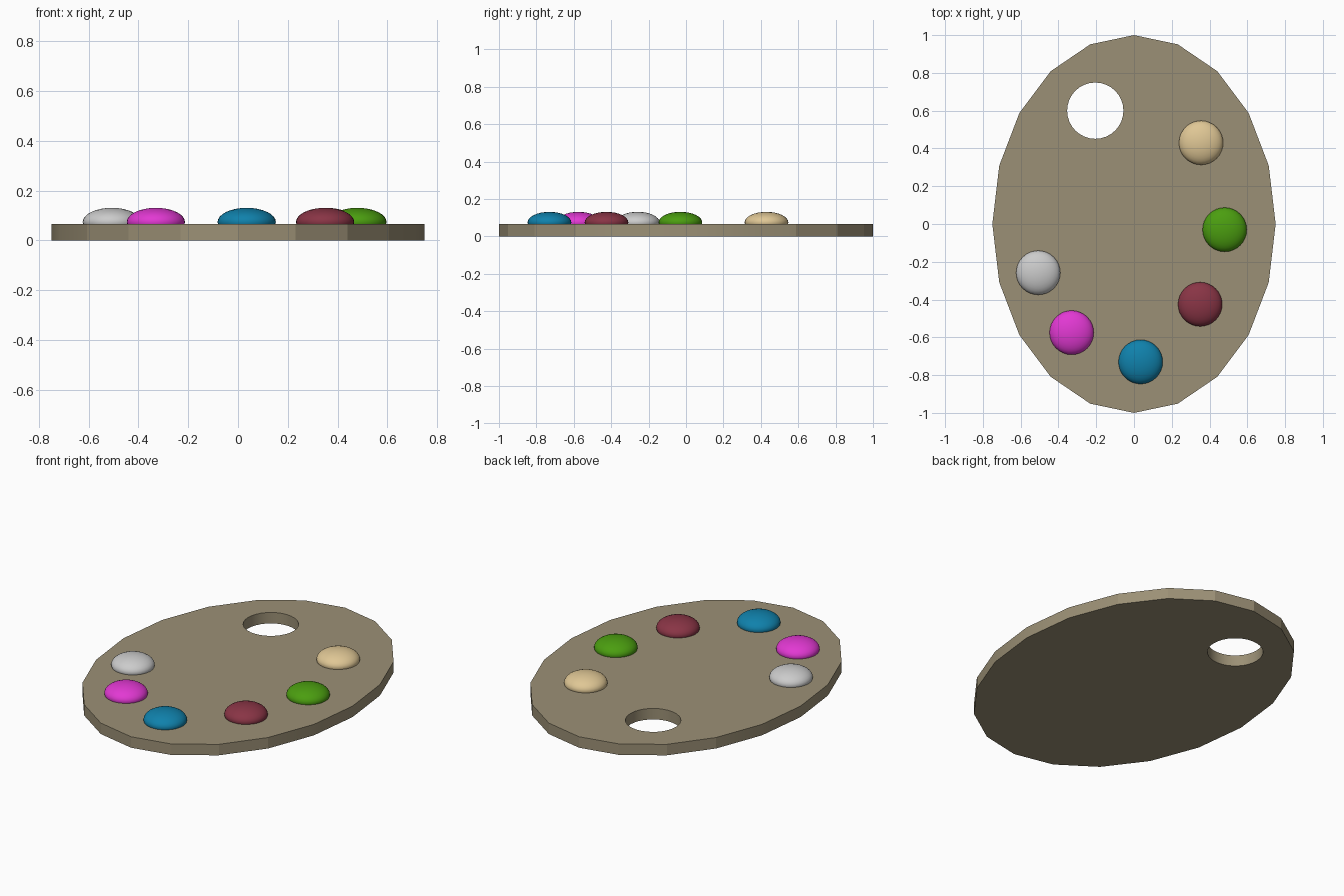
import bpy
import math

if "Cube" in bpy.data.objects:
    bpy.data.objects.remove(bpy.data.objects["Cube"])

THICK = 0.065


def paint(obj, name, rgb):
    mat = bpy.data.materials.new(name)
    mat.diffuse_color = (*rgb, 1.0)
    mat.use_nodes = True
    mat.node_tree.nodes["Principled BSDF"].inputs["Base Color"].default_value = mat.diffuse_color
    obj.data.materials.append(mat)


# Board: 20-sided oval slab
bpy.ops.mesh.primitive_cylinder_add(vertices=20, radius=1, depth=THICK,
                                    location=(0, 0, THICK / 2))
board = bpy.context.object
board.name = "board"
board.scale = (0.75, 1, 1)
bpy.ops.object.transform_apply(location=True, rotation=False, scale=True)
paint(board, "wood", (0.33, 0.28, 0.18))

# Thumb hole cut through the board
bpy.ops.mesh.primitive_cylinder_add(vertices=32, radius=0.149, depth=0.4,
                                    location=(-0.205, 0.6, THICK / 2))
cutter = bpy.context.object
cutter.name = "thumb_hole_cutter"
mod = board.modifiers.new("thumb_hole", "BOOLEAN")
mod.operation = "DIFFERENCE"
mod.solver = "EXACT"
mod.object = cutter
bpy.context.view_layer.objects.active = board
bpy.ops.object.modifier_apply(modifier=mod.name)
bpy.data.objects.remove(cutter)
bpy.ops.object.select_all(action="DESELECT")
board.select_set(True)
bpy.ops.object.shade_smooth_by_angle(angle=math.radians(15))

# Paint blobs: flattened spheres partly sunk in the board
blobs = {
    "tan": (0.355, 0.43, (0.74, 0.57, 0.30)),
    "green": (0.48, -0.03, (0.07, 0.34, 0.005)),
    "maroon": (0.35, -0.425, (0.25, 0.035, 0.06)),
    "blue": (0.035, -0.73, (0.005, 0.22, 0.41)),
    "magenta": (-0.33, -0.575, (0.76, 0.04, 0.65)),
    "white": (-0.507, -0.258, (0.57, 0.57, 0.57)),
}
for name, (x, y, rgb) in blobs.items():
    bpy.ops.mesh.primitive_uv_sphere_add(segments=32, ring_count=16, radius=1,
                                         location=(x, y, 0.074))
    blob = bpy.context.object
    blob.name = name + "_paint"
    blob.scale = (0.117, 0.117, 0.057)
    bpy.ops.object.transform_apply(location=False, rotation=False, scale=True)
    bpy.ops.object.shade_smooth()
    paint(blob, name, rgb)
